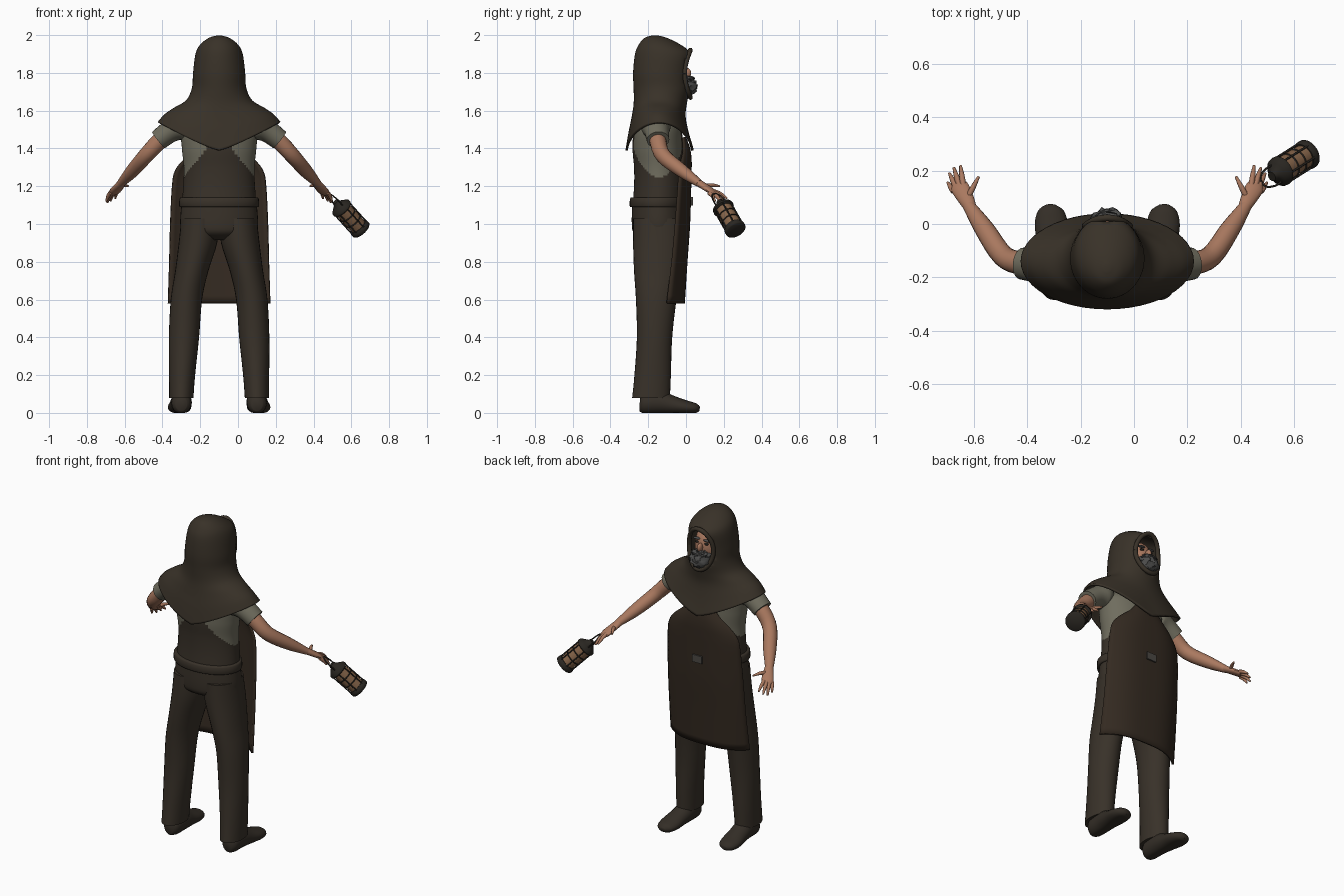
import bpy, bmesh, math, random
from mathutils import Vector, Matrix

random.seed(4)
if "Cube" in bpy.data.objects:
    bpy.data.objects.remove(bpy.data.objects["Cube"])

BODY_X = -0.1  # the figure's plane of symmetry; parts are built around it


def material(name, *rgb):
    m = bpy.data.materials.new(name)
    m.use_nodes = True
    m.diffuse_color = (*rgb, 1)
    bsdf = next(n for n in m.node_tree.nodes if n.type == 'BSDF_PRINCIPLED')
    bsdf.inputs["Base Color"].default_value = (*rgb, 1)
    bsdf.inputs["Roughness"].default_value = 0.8
    return m


HOOD = material("hood brown", .040, .031, .021)
CLOTH = material("trouser brown", .040, .031, .022)
APRON = material("apron leather", .034, .023, .015)
SHOE = material("shoe brown", .034, .027, .020)
SHIRT = material("shirt grey green", .160, .152, .112)
SKIN = material("skin", .400, .190, .115)
BEARD = material("beard grey", .075, .075, .073)
METAL = material("lantern metal", .022, .019, .015)
GLASS = material("lantern glass", .240, .130, .068)
PLATE = material("plate grey", .070, .065, .058)


def smooth_rows(rows, steps):
    """Catmull-Rom interpolation of rows of numbers."""
    out = []
    for i in range(len(rows) - 1):
        quad = [rows[max(i - 1, 0)], rows[i], rows[i + 1], rows[min(i + 2, len(rows) - 1)]]
        for k in range(steps):
            t = k / steps
            out.append(tuple(b + .5 * t * (c - a + t * (2*a - 5*b + 4*c - d + t * (3*(b - c) + d - a)))
                             for a, b, c, d in zip(*quad)))
    return out + [tuple(rows[-1])]


def finish(name, bm, mats, mirror=False, solid=0, matrix=None, smooth=True):
    bmesh.ops.recalc_face_normals(bm, faces=bm.faces)
    if matrix:
        bm.transform(matrix)
    me = bpy.data.meshes.new(name)
    bm.to_mesh(me)
    bm.free()
    for m in mats:
        me.materials.append(m)
    for p in me.polygons:
        p.use_smooth = smooth
    me.set_sharp_from_angle(angle=math.radians(50))
    ob = bpy.data.objects.new(name, me)
    ob.location.x = BODY_X
    bpy.context.collection.objects.link(ob)
    if mirror:
        ob.modifiers.new("Mirror", 'MIRROR')
    if solid:
        mod = ob.modifiers.new("Solidify", 'SOLIDIFY')
        mod.thickness, mod.offset = solid, -1
    return ob


def skin(rings, closed=True, cap_start=True, cap_end=True):
    """Bridge successive rings of points with quads."""
    bm = bmesh.new()
    vs = [[bm.verts.new(p) for p in r] for r in rings]
    n = len(vs[0])
    for a, b in zip(vs, vs[1:]):
        for i in range(n if closed else n - 1):
            j = (i + 1) % n
            bm.faces.new((a[i], a[j], b[j], b[i]))
    if closed and cap_start:
        bm.faces.new(vs[0])
    if closed and cap_end:
        bm.faces.new(vs[-1])
    return bm


def loft(rows, steps=4, segs=40, **caps):
    """Upright body; rows are (z at sides, z front and back, x, half width, y back, y front)."""
    rings = []
    for zs, zf, cx, rx, yb, yf in smooth_rows(rows, steps):
        ring = []
        for i in range(segs):
            a = math.tau * i / segs
            ring.append((cx + rx * math.cos(a), (yb + yf) / 2 + (yf - yb) / 2 * math.sin(a),
                         zf + (zs - zf) * abs(math.cos(a)) ** 1.2))
        rings.append(ring)
    return skin(rings, **caps)


def tube(rows, steps=4, segs=14, up=(0, 0, 1)):
    """Sweep an ellipse; rows are (x, y, z, half width, half thickness)."""
    rows = smooth_rows(rows, steps)
    pts = [Vector(r[:3]) for r in rows]
    rings = []
    for i, r in enumerate(rows):
        t = (pts[min(i + 1, len(pts) - 1)] - pts[max(i - 1, 0)]).normalized()
        side = t.cross(Vector(up)).normalized()
        top = side.cross(t)
        rings.append([pts[i] + side * r[3] * math.cos(a) + top * r[4] * math.sin(a)
                      for a in (math.tau * k / segs for k in range(segs))])
    return skin(rings)


def ball(name, centre, radii, mat, mirror=False, jitter=0):
    bm = bmesh.new()
    bmesh.ops.create_uvsphere(bm, u_segments=24, v_segments=16, radius=1,
                              matrix=Matrix.Translation(centre) @ Matrix.Diagonal((*radii, 1)))
    for v in bm.verts:
        v.co += Vector([random.uniform(-jitter, jitter) for _ in range(3)])
    return finish(name, bm, [mat], mirror, smooth=not jitter)


# Hood and shoulder cape with a face opening
bm = loft([(1.998, 1.998, 0, .012, -.18, -.15), (1.985, 1.985, 0, .055, -.22, -.1),
           (1.95, 1.95, 0, .1, -.25, -.03), (1.9, 1.9, 0, .125, -.27, .028),
           (1.8, 1.8, 0, .138, -.28, .023), (1.72, 1.71, 0, .144, -.277, .02),
           (1.655, 1.64, 0, .175, -.277, .005), (1.615, 1.57, 0, .24, -.287, -.002),
           (1.58, 1.48, 0, .29, -.305, .015), (1.54, 1.39, 0, .325, -.32, .04)],
          steps=5, segs=48, cap_end=False)
OPEN_X, OPEN_Z, OPEN_MID = .083, .125, 1.795
hole = []
for f in bm.faces:
    c = f.calc_center_median()
    if c.y > -.08 and (c.x / OPEN_X) ** 2 + ((c.z - OPEN_MID) / OPEN_Z) ** 2 < 1:
        hole.append(f)
bmesh.ops.delete(bm, geom=hole, context='FACES')
for v in bm.verts:
    if v.is_boundary and v.co.z > 1.6:
        a = math.atan2((v.co.z - OPEN_MID) / OPEN_Z, v.co.x / OPEN_X)
        v.co.x, v.co.z = OPEN_X * math.cos(a), OPEN_MID + OPEN_Z * math.sin(a)
finish("hood_and_cape", bm, [HOOD], solid=.012)

rim = []
for i in range(33):
    a = math.tau * i / 32
    x = OPEN_X * math.cos(a)
    rim.append((x, -.127 + .15 * math.sqrt(1 - (x / .138) ** 2), OPEN_MID + OPEN_Z * math.sin(a), .013, .013))
finish("hood_rim", tube(rim, 1, 10, (0, 1, 0)), [HOOD])

# Head and beard
ball("head", (0, -.1, 1.79), (.085, .1, .12), SKIN)
ball("nose", (0, .005, 1.8), (.014, .022, .026), SKIN)
ball("eye", (.032, -.012, 1.823), (.013, .01, .007), METAL, mirror=True)
ball("brow", (.034, -.012, 1.843), (.022, .012, .006), BEARD, mirror=True)
ball("moustache", (0, .015, 1.768), (.05, .03, .014), BEARD, jitter=.005)
ball("beard", (0, -.02, 1.73), (.066, .08, .055), BEARD, jitter=.008)

# Torso: shirt sides, overalls below and along the middle
bm = loft([(1.07, 1.07, 0, .2, -.285, -.01), (1.2, 1.2, 0, .19, -.275, -.01),
           (1.3, 1.3, 0, .187, -.275, -.015), (1.4, 1.4, 0, .197, -.283, -.015),
           (1.5, 1.5, 0, .2, -.275, -.025), (1.56, 1.56, 0, .15, -.24, -.06)], steps=9, segs=72)
for f in bm.faces:
    c = f.calc_center_median()
    f.material_index = int(abs(c.x) > .065 + .8 * max(0, 1.4 - c.z))
finish("torso", bm, [CLOTH, SHIRT])

finish("waistband", loft([(1.09, 1.09, 0, .206, -.293, -.01), (1.097, 1.097, 0, .212, -.298, -.005),
                          (1.133, 1.133, 0, .21, -.297, -.005), (1.14, 1.14, 0, .203, -.29, -.01)], 2),
       [CLOTH])

# Trousers and shoes
finish("trouser_seat", loft([(1.1, 1.1, 0, .2, -.285, -.01), (1.0, 1.0, 0, .206, -.287, -.003),
                             (.95, .95, 0, .19, -.275, -.01), (.915, .915, 0, .12, -.22, -.06)]), [CLOTH])
leg = [(1.03, .1, .1, -.28, -.01), (.9, .112, .102, -.28, -.002), (.75, .145, .088, -.275, -.02),
       (.6, .173, .083, -.265, -.05), (.4, .186, .08, -.26, -.073), (.2, .196, .069, -.273, -.08),
       (.08, .2, .064, -.285, -.085)]
finish("trouser_leg", loft([(z, *[z], x, r, b, f) for z, x, r, b, f in leg], segs=28), [CLOTH], mirror=True)
bm = tube([(.2, -.245, .05, .03, .04), (.2, -.22, .05, .05, .055), (.2, -.14, .055, .056, .06),
           (.205, -.07, .042, .058, .048), (.21, 0, .03, .062, .036), (.212, .05, .024, .048, .027),
           (.212, .072, .02, .018, .012)], segs=20)
for v in bm.verts:
    v.co.z = max(v.co.z, 0)
finish("shoe", bm, [SHOE], mirror=True)

# Apron: rows are (z, half width, y middle, y edge)
rings = []
for z, w, mid, edge in smooth_rows([(1.46, .07, 0, -.012), (1.4, .12, .022, -.01), (1.34, .19, .03, -.02),
                                    (1.28, .235, .03, -.03), (1.2, .25, .028, -.035), (1, .26, .022, -.05),
                                    (.8, .265, .008, -.068), (.58, .272, -.006, -.095)], 4):
    rings.append([(w * u, edge + (mid - edge) * (1 - abs(u) ** 3), z)
                  for u in (k / 12 - 1 for k in range(25))])
finish("apron", skin(rings, closed=False), [APRON], solid=.012)


def block(name, centre, size, mat):
    bm = bmesh.new()
    bmesh.ops.create_cube(bm, size=1, matrix=Matrix.Translation(centre) @ Matrix.Diagonal((*size, 1)))
    finish(name, bm, [mat])


block("apron_plate", (0, .032, 1.12), (.065, .009, .045), PLATE)

# Sleeves, arms and hands
finish("sleeve", tube([(.14, -.16, 1.5, .05, .05), (.2, -.16, 1.515, .078, .07), (.26, -.155, 1.49, .066, .06),
                       (.32, -.148, 1.445, .06, .055)], segs=20), [SHIRT], mirror=True)
finish("arm", tube([(.24, -.16, 1.5, .045, .045), (.32, -.148, 1.435, .044, .044), (.39, -.12, 1.36, .041, .041),
                    (.46, -.02, 1.28, .037, .035), (.52, .07, 1.215, .023, .02)], segs=18), [SKIN], mirror=True)
finish("palm", tube([(.51, .055, 1.225, .022, .02), (.53, .095, 1.2, .03, .018), (.552, .135, 1.173, .034, .015),
                     (.562, .152, 1.16, .025, .01)]), [SKIN], mirror=True)
fingers = {"index_finger": ((.54, .145, 1.175), (.55, .218, 1.135)),
           "middle_finger": ((.555, .145, 1.17), (.575, .21, 1.122)),
           "ring_finger": ((.567, .138, 1.165), (.592, .19, 1.113)),
           "little_finger": ((.576, .122, 1.165), (.598, .155, 1.12)),
           "thumb": ((.525, .095, 1.2), (.482, .178, 1.2))}
for name, (base, tip) in fingers.items():
    mid = Vector(base).lerp(Vector(tip), .5) + Vector((0, 0, .006))
    finish(name, tube([(*base, .011, .011), (*mid, .01, .01), (*tip, .005, .005)], 4, 10), [SKIN], mirror=True)

# Lantern, built upright then tilted so it hangs away from the left hand
foot, head = Vector((.755, .265, .965)), Vector((.62, .18, 1.115))
tilt = Matrix.Translation(foot) @ (head - foot).to_track_quat('Z', 'Y').to_matrix().to_4x4()


def lathe(name, profile, mat):
    rings = [[(r * math.cos(a), r * math.sin(a), h) for a in (math.tau * k / 24 for k in range(24))]
             for r, h in profile]
    finish(name, skin(rings), [mat], matrix=tilt)


lathe("lantern_base", [(.05, 0), (.057, .006), (.057, .022), (.05, .034)], METAL)
lathe("lantern_glass", [(.045, .03), (.047, .1), (.045, .17)], GLASS)
lathe("lantern_cap", [(.05, .162), (.058, .168), (.057, .18), (.04, .195), (.022, .21), (.018, .225)], METAL)
for i, h in enumerate((.075, .12)):
    lathe(f"lantern_hoop_{i + 1}", [(.048, h - .003), (.051, h), (.048, h + .003)], METAL)
for i in range(6):
    a = math.tau * i / 6
    x, y = .051 * math.cos(a), .051 * math.sin(a)
    bar = tube([(x, y, .02, .004, .004), (x, y, .175, .004, .004)], 1, 8, (1, 0, 0))
    finish(f"lantern_bar_{i + 1}", bar, [METAL], matrix=tilt)
loop = [(-.035, .19), (-.036, .235), (-.022, .275), (0, .285), (.022, .275), (.036, .235), (.035, .19)]
finish("lantern_handle", tube([(x, 0, h, .004, .004) for x, h in loop], 3, 8, (0, 1, 0)), [METAL], matrix=tilt)
